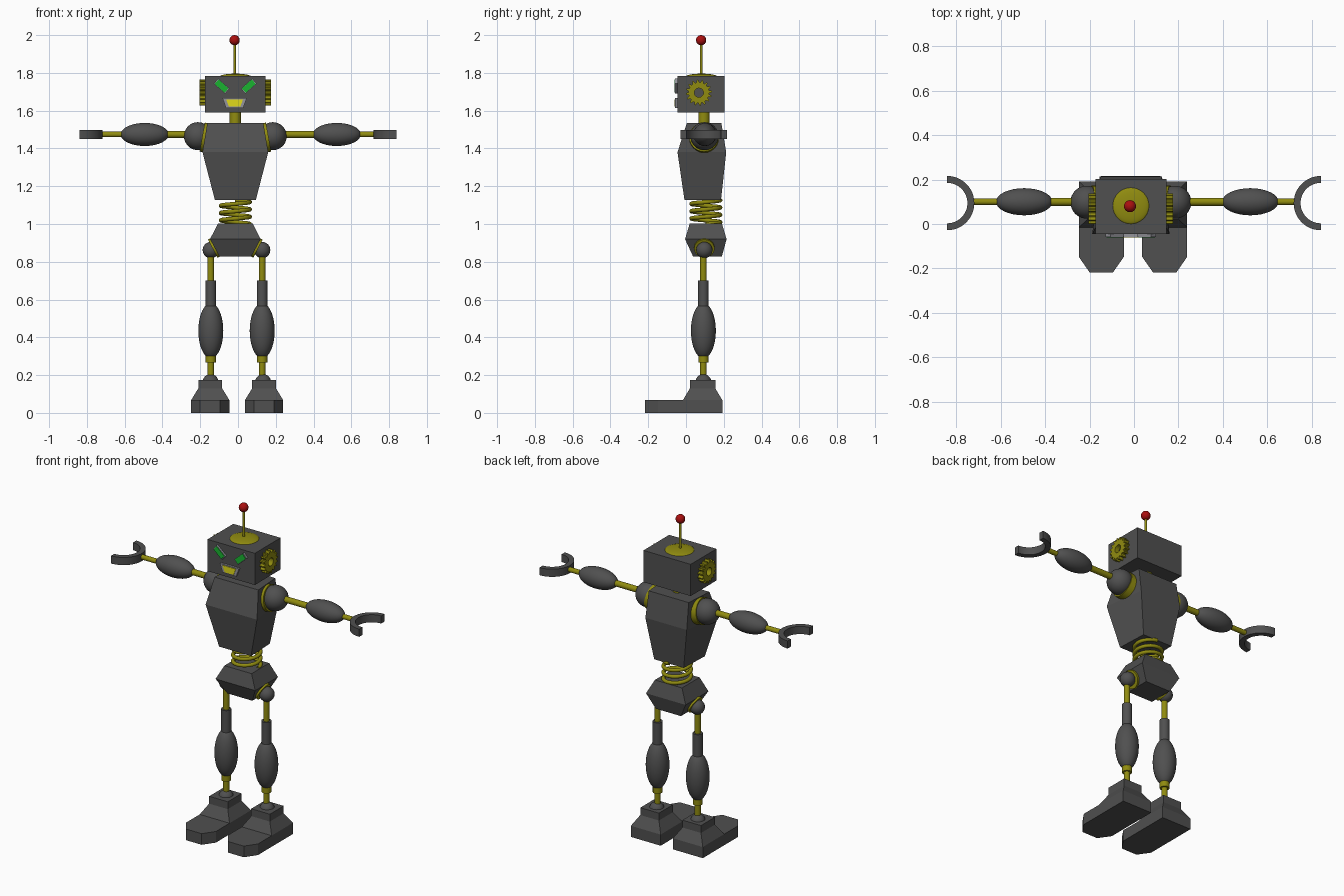
import bpy, bmesh, math
from mathutils import Vector, Matrix

if "Cube" in bpy.data.objects:
    bpy.data.objects.remove(bpy.data.objects["Cube"])

def mat(name, c):
    m = bpy.data.materials.new(name)
    m.diffuse_color = (*c, 1)
    m.use_nodes = True
    m.node_tree.nodes["Principled BSDF"].inputs["Base Color"].default_value = m.diffuse_color
    return m

GREY = mat("charcoal", (0.08, 0.08, 0.08))
YEL = mat("yellow", (0.28, 0.26, 0.005))
RED = mat("red", (0.4, 0.005, 0.005))
GREEN = mat("green", (0.01, 0.45, 0.03))
LEMON = mat("lemon", (0.75, 0.7, 0.01))
TRIM = mat("trim", (0.3, 0.3, 0.33))

def finish(name, bm, m, smooth=False, loc=(0, 0, 0), rot=None):
    bmesh.ops.recalc_face_normals(bm, faces=bm.faces)
    me = bpy.data.meshes.new(name)
    bm.to_mesh(me)
    bm.free()
    ob = bpy.data.objects.new(name, me)
    bpy.context.collection.objects.link(ob)
    me.materials.append(m)
    ob.matrix_world = Matrix.Translation(loc) @ (rot.to_4x4() if rot else Matrix())
    if smooth:
        bpy.ops.object.select_all(action='DESELECT')
        ob.select_set(True)
        bpy.context.view_layer.objects.active = ob
        bpy.ops.object.shade_smooth_by_angle(angle=math.radians(40))
    return ob

def ball(name, m, loc, size):
    bm = bmesh.new()
    bmesh.ops.create_uvsphere(bm, u_segments=32, v_segments=20, radius=1)
    bmesh.ops.scale(bm, vec=size if isinstance(size, tuple) else (size,) * 3, verts=bm.verts)
    return finish(name, bm, m, True, loc)

def rod(name, m, a, b, r):
    a, b = Vector(a), Vector(b)
    bm = bmesh.new()
    bmesh.ops.create_cone(bm, cap_ends=True, segments=24, radius1=r, radius2=r, depth=(b - a).length)
    return finish(name, bm, m, True, (a + b) / 2, (b - a).to_track_quat('Z', 'Y').to_matrix())

def loft(name, m, rings):
    """Skin closed rings of equal point count and cap both ends."""
    bm = bmesh.new()
    vs = [[bm.verts.new(p) for p in r] for r in rings]
    n = len(vs[0])
    for a, b in zip(vs, vs[1:]):
        for i in range(n):
            bm.faces.new((a[i], a[(i + 1) % n], b[(i + 1) % n], b[i]))
    bm.faces.new(vs[0])
    bm.faces.new(vs[-1])
    return finish(name, bm, m)

def rect(cx, hf, hb, y0, y1, z):
    return [(cx - hf, y0, z), (cx + hf, y0, z), (cx + hb, y1, z), (cx - hb, y1, z)]

def band(name, m, outer, inner, h, closed, loc, rot=None):
    """Flat strip between two outlines, extruded by h along z."""
    bm = bmesh.new()
    o = [bm.verts.new((x, y, -h / 2)) for x, y in outer]
    i = [bm.verts.new((x, y, -h / 2)) for x, y in inner]
    n = len(o)
    fs = [bm.faces.new((o[k], o[(k + 1) % n], i[(k + 1) % n], i[k])) for k in range(n if closed else n - 1)]
    ext = bmesh.ops.extrude_face_region(bm, geom=fs, use_keep_orig=True)
    bmesh.ops.translate(bm, vec=(0, 0, h), verts=[g for g in ext['geom'] if isinstance(g, bmesh.types.BMVert)])
    return finish(name, bm, m, not closed, loc, rot)

CX = -0.014   # body centre line
BY = 0.095    # body depth centre

# Head, neck, crown and antenna
loft("head", GREY, [rect(CX, 0.16, 0.16, -0.046, 0.203, z) for z in (1.589, 1.783)])
rod("neck", YEL, (CX, BY, 1.52), (CX, BY, 1.6), 0.03)
ball("crown_dome", YEL, (CX, 0.082, 1.78), (0.083, 0.083, 0.016))
rod("antenna", YEL, (-0.018, 0.08, 1.785), (-0.018, 0.08, 1.96), 0.007)
ball("antenna_tip", RED, (-0.018, 0.08, 1.973), 0.027)

# Ear gears
TEETH = 16
out, inn = [], []
for k in range(TEETH * 4):
    a = (k + 0.5) / (TEETH * 4) * math.tau
    r = 0.069 if k % 4 < 2 else 0.055
    out.append((r * math.cos(a), r * math.sin(a)))
    inn.append((0.024 * math.cos(a), 0.024 * math.sin(a)))
for side, x in (("left", -0.189), ("right", 0.159)):
    band(side + "_ear_gear", YEL, out, inn, 0.032, True, (x, 0.068, 1.695), Matrix.Rotation(math.pi / 2, 3, 'Y'))

# Eyes and mouth: framed plates on the face
def plate(name, m, pts, grow, y0, y1, loc, ang=0):
    c, s = math.cos(ang), math.sin(ang)
    pts = [(x * grow, z * grow) for x, z in pts]
    loft(name, m, [[(loc[0] + x * c - z * s, y, loc[1] + x * s + z * c) for x, z in pts] for y in (y0, y1)])

eye = [(-0.036, -0.016), (0.036, -0.016), (0.036, 0.016), (-0.036, 0.016)]
mouth = [(-0.045, 0.02), (0.045, 0.02), (0.03, -0.019), (-0.03, -0.019)]
lips = [(-0.064, 0.026), (0.064, 0.026), (0.046, -0.025), (-0.046, -0.025)]
for side, x, a in (("left", -0.087, -0.72), ("right", 0.057, 0.72)):
    plate(side + "_eye_frame", TRIM, eye, 1.12, -0.058, -0.04, (x, 1.73), a)
    plate(side + "_eye", GREEN, eye, 0.98, -0.061, -0.04, (x, 1.73), a)
plate("mouth_frame", TRIM, lips, 1, -0.058, -0.04, (-0.018, 1.64))
plate("mouth", LEMON, mouth, 1, -0.061, -0.04, (-0.018, 1.64))

# Torso and pelvis
loft("torso", GREY, [rect(CX, 0.108, 0.1, -0.008, 0.185, 1.126),
                     rect(CX, 0.174, 0.14, -0.045, 0.213, 1.38),
                     rect(CX, 0.148, 0.135, 0.005, 0.187, 1.536)])
loft("pelvis", GREY, [rect(CX, 0.085, 0.085, 0.037, 0.19, 0.829),
                      rect(CX, 0.134, 0.134, -0.005, 0.215, 0.92),
                      rect(CX, 0.092, 0.092, 0.02, 0.19, 1.003)])

# Waist spring
cu = bpy.data.curves.new("waist_spring", 'CURVE')
cu.dimensions = '3D'
cu.bevel_depth = 0.011
cu.bevel_resolution = 3
cu.use_fill_caps = True
sp = cu.splines.new('POLY')
N = 120
sp.points.add(N)
for k in range(N + 1):
    a = k / N * 3.25 * math.tau
    sp.points[k].co = (CX + 0.077 * math.cos(a), 0.105 + 0.077 * math.sin(a), 1.0 + 0.126 * k / N, 1)
cu.materials.append(YEL)
bpy.context.collection.objects.link(bpy.data.objects.new("waist_spring", cu))

# Arms (upper-arm lengths differ slightly per side)
AZ = 1.474
for side, s, mx in (("left", -1, -0.494), ("right", 1, 0.523)):
    n = Vector((s * math.cos(0.18), 0, math.sin(0.18)))
    c = Vector((CX + s * 0.164, BY, 1.458))
    rod(side + "_shoulder_ring", YEL, c - n * 0.03, c + n * 0.012, 0.078)
    ball(side + "_shoulder", GREY, (CX + s * 0.198, BY + 0.003, 1.465), 0.074)
    rod(side + "_upper_arm", YEL, (CX + s * 0.22, 0.1, AZ), (mx, 0.1, AZ), 0.018)
    rod(side + "_forearm", YEL, (mx, 0.1, AZ), (s * 0.725, 0.1, AZ), 0.0145)
    ball(side + "_arm_muscle", GREY, (mx, 0.1, AZ), (0.127, 0.061, 0.061))
    ang = [math.pi / 2 + math.pi * k / 24 for k in range(25)]
    arc = lambda r: [(s * r * math.cos(a), r * math.sin(a)) for a in ang]
    band(side + "_claw_hand", GREY, arc(0.122), arc(0.091), 0.047, False, (s * 0.84, 0.094, AZ))

# Legs and feet
LY = 0.092
for side, s, lx, fx in (("left", -1, -0.144, -0.147), ("right", 1, 0.128, 0.138)):
    n = Vector((s * math.cos(0.47), 0, -math.sin(0.47)))
    c = Vector((CX + s * 0.111, 0.097, 0.874))
    rod(side + "_hip_ring", YEL, c - n * 0.03, c + n * 0.01, 0.054)
    ball(side + "_hip", GREY, (lx, 0.097, 0.862), 0.043)
    rod(side + "_thigh_rod", YEL, (lx, LY, 0.69), (lx, LY, 0.85), 0.017)
    rod(side + "_thigh_sleeve", GREY, (lx, LY, 0.5), (lx, LY, 0.702), 0.028)
    ball(side + "_leg_muscle", GREY, (lx, LY, 0.435), (0.066, 0.066, 0.146))
    rod(side + "_shin_collar", YEL, (lx, LY, 0.267), (lx, LY, 0.33), 0.027)
    rod(side + "_shin_rod", YEL, (lx, LY, 0.17), (lx, LY, 0.28), 0.017)
    ball(side + "_ankle", GREY, ((lx + fx) / 2, LY, 0.163), 0.042)
    plan = [(-0.101, 0.192), (-0.101, -0.148), (-0.053, -0.217), (0.053, -0.217), (0.101, -0.148), (0.101, 0.192)]
    loft(side + "_foot_sole", GREY, [[(fx + x, y, z) for x, y in plan] for z in (0, 0.068)])
    loft(side + "_foot_block", GREY, [rect(fx, 0.101, 0.101, -0.016, 0.192, 0.068),
                                      rect(fx, 0.063, 0.063, 0.021, 0.155, 0.13),
                                      rect(fx, 0.063, 0.063, 0.021, 0.155, 0.175)])
